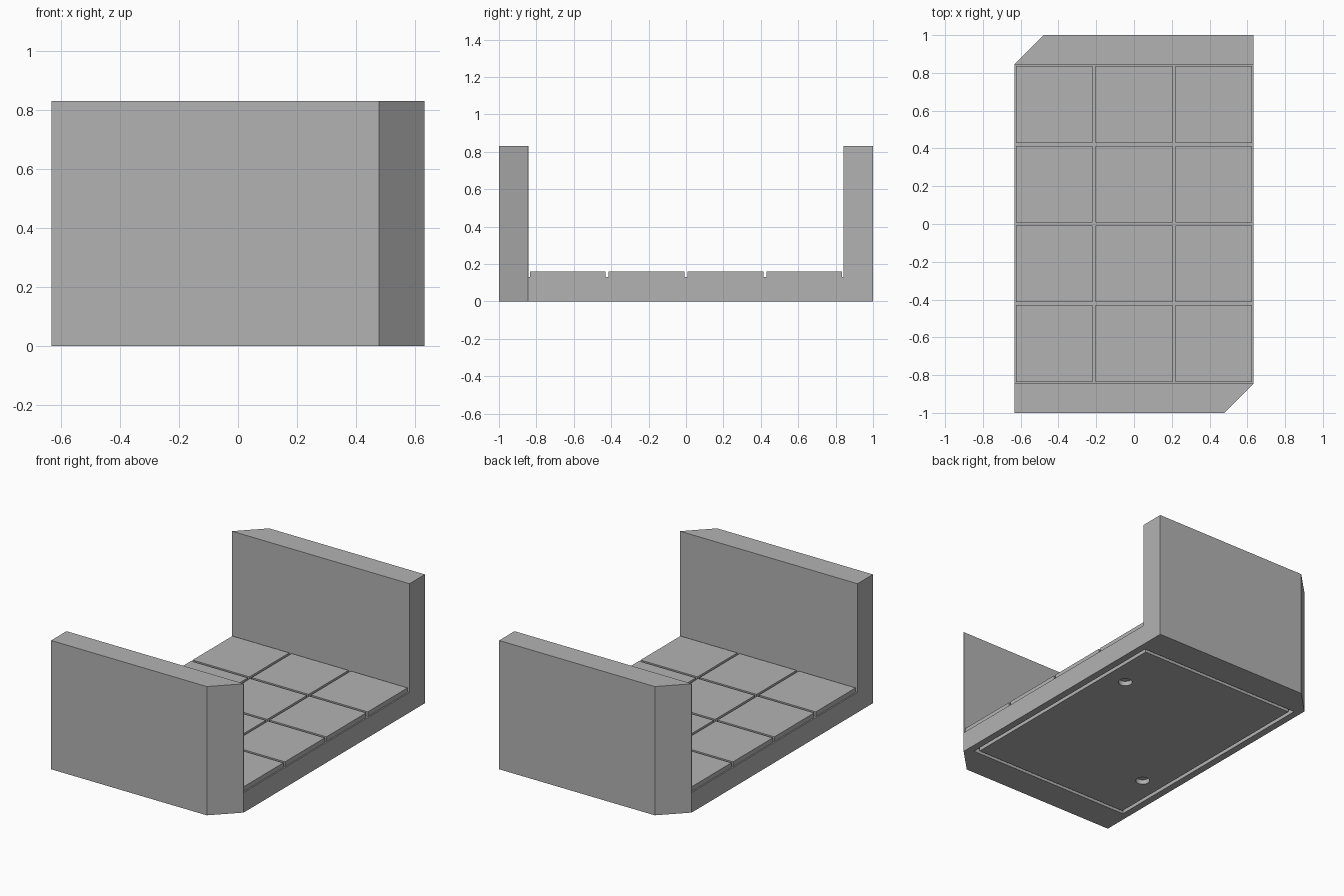
import bpy, bmesh, math
from mathutils import Matrix, Vector

if "Cube" in bpy.data.objects:
    bpy.data.objects.remove(bpy.data.objects["Cube"])

W, D = 0.6325, 1.0          # half width, half length
WALL_Y = 0.8433             # inner wall position
FLOOR, TILE, TOP = 0.13, 0.16, 0.83
CHAMFER, GAP = 0.155, 0.016

grey = bpy.data.materials.new("stone grey")
grey.diffuse_color = (0.45, 0.45, 0.45, 1)
grey.use_nodes = True
grey.node_tree.nodes["Principled BSDF"].inputs["Base Color"].default_value = grey.diffuse_color


def make(name, bm):
    bmesh.ops.recalc_face_normals(bm, faces=bm.faces)
    me = bpy.data.meshes.new(name)
    bm.to_mesh(me)
    bm.free()
    me.materials.append(grey)
    ob = bpy.data.objects.new(name, me)
    bpy.context.collection.objects.link(ob)
    return ob


def extrude(bm, faces, vec):
    r = bmesh.ops.extrude_face_region(bm, geom=faces, use_keep_orig=True)
    verts = [g for g in r["geom"] if isinstance(g, bmesh.types.BMVert)]
    bmesh.ops.translate(bm, verts=verts, vec=vec)


def combine(target, tool, operation):
    mod = target.modifiers.new(operation.lower(), 'BOOLEAN')
    mod.operation, mod.solver, mod.object = operation, 'EXACT', tool
    bpy.context.view_layer.objects.active = target
    bpy.ops.object.modifier_apply(modifier=mod.name)
    bpy.data.objects.remove(tool)


# Corridor body: U profile swept along x, two opposite outer corners chamfered
bm = bmesh.new()
profile = [(-D, 0), (D, 0), (D, TOP), (WALL_Y, TOP), (WALL_Y, FLOOR),
           (-WALL_Y, FLOOR), (-WALL_Y, TOP), (-D, TOP)]
face = bm.faces.new([bm.verts.new((-W, y, z)) for y, z in profile])
extrude(bm, [face], (2 * W, 0, 0))
bmesh.ops.recalc_face_normals(bm, faces=bm.faces)
corners = [e for e in bm.edges
           if abs(e.verts[0].co.z - e.verts[1].co.z) > 0.8
           and all(v.co.x * v.co.y < -0.6 for v in e.verts)]
bmesh.ops.bevel(bm, geom=corners, offset=CHAMFER, segments=1, affect='EDGES')
body = make("floor_and_walls", bm)

# Floor tiles, 3 by 4, sunk into the floor
bm = bmesh.new()
px, py = 2 * W / 3, 2 * WALL_Y / 4
low = 0.08
for i in range(3):
    for j in range(4):
        loc = Vector(((i - 1) * px, (j - 1.5) * py, (low + TILE) / 2))
        size = Matrix.Diagonal((px - GAP, py - GAP, TILE - low, 1))
        bmesh.ops.create_cube(bm, size=1, matrix=Matrix.Translation(loc) @ size)
combine(body, make("tiles", bm), 'UNION')

# Underside: rectangular groove and two round sockets
bm = bmesh.new()
DEPTH = 0.03


def rect(x, y):
    return [bm.verts.new((sx * x, sy * y, -DEPTH))
            for sx, sy in ((-1, -1), (1, -1), (1, 1), (-1, 1))]


outer, inner = rect(0.586, 0.803), rect(0.562, 0.779)
ring = [bm.faces.new((outer[k], outer[(k + 1) % 4], inner[(k + 1) % 4], inner[k]))
        for k in range(4)]
extrude(bm, ring, (0, 0, 2 * DEPTH))
for s in (-1, 1):
    bmesh.ops.create_cone(bm, cap_ends=True, segments=32, radius1=0.042,
                          radius2=0.042, depth=2 * DEPTH,
                          matrix=Matrix.Translation((s * px, s * py, 0)))
combine(body, make("underside_cutter", bm), 'DIFFERENCE')
